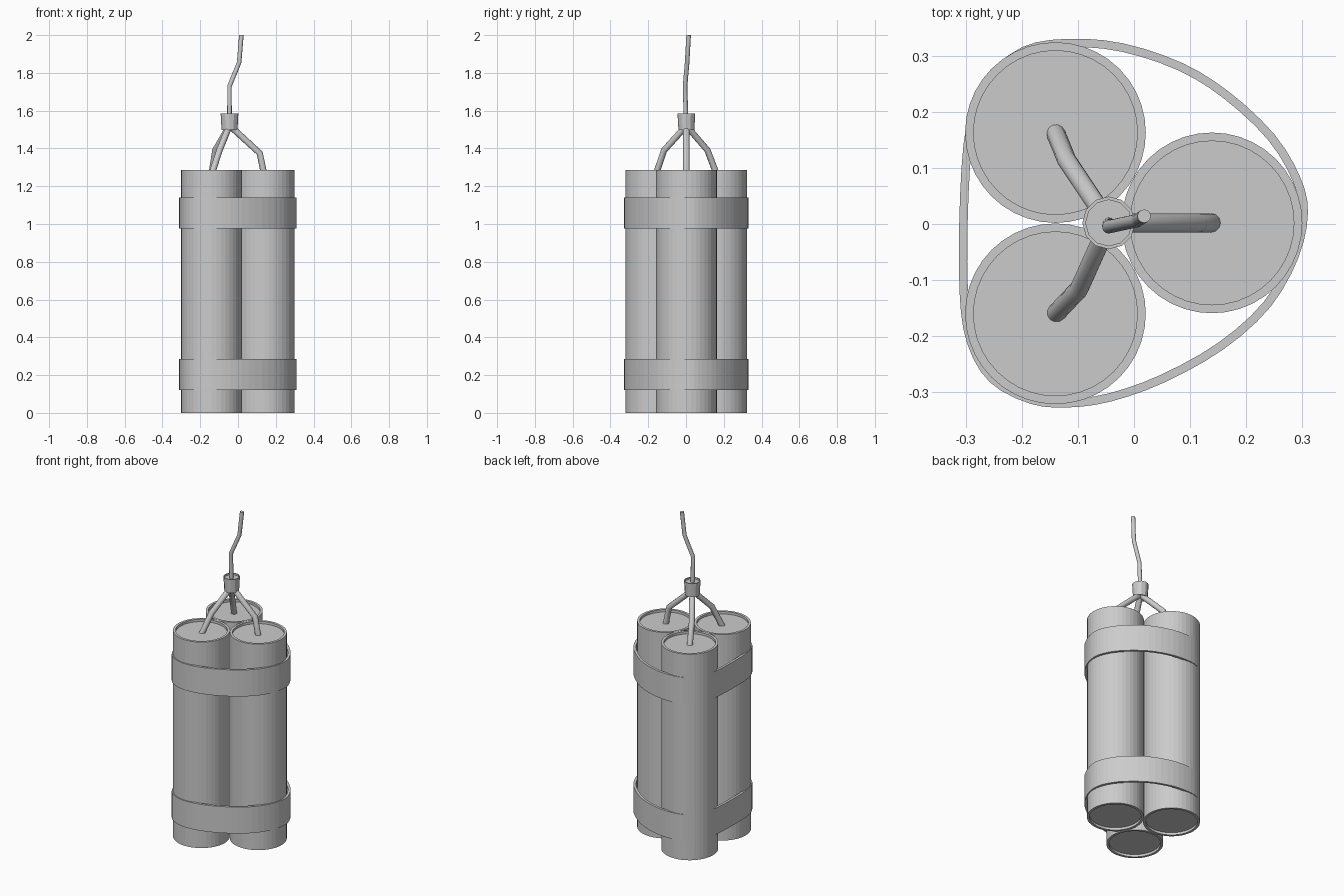
import bpy, bmesh, math
from mathutils import Vector

if "Cube" in bpy.data.objects:
    bpy.data.objects.remove(bpy.data.objects["Cube"])


def finish(name, bm):
    bmesh.ops.recalc_face_normals(bm, faces=bm.faces)
    me = bpy.data.meshes.new(name)
    bm.to_mesh(me)
    bm.free()
    ob = bpy.data.objects.new(name, me)
    bpy.context.collection.objects.link(ob)
    return ob


def lathe(name, profile, sides, loc):
    """Stack rings of (radius, z) and cap both ends."""
    bm = bmesh.new()
    rings = []
    for r, z in profile:
        rings.append([bm.verts.new((r * math.cos(2 * math.pi * i / sides),
                                    r * math.sin(2 * math.pi * i / sides), z))
                      for i in range(sides)])
    for a, b in zip(rings, rings[1:]):
        for i in range(sides):
            j = (i + 1) % sides
            bm.faces.new((a[i], a[j], b[j], b[i]))
    bm.faces.new(rings[0][::-1])
    bm.faces.new(rings[-1])
    ob = finish(name, bm)
    ob.location = loc
    return ob


def smooth_loop(pts, steps):
    """Closed Catmull-Rom curve through the points."""
    p = [Vector(q) for q in pts]
    n, out = len(p), []
    for i in range(n):
        a, b, c, d = p[i - 1], p[i], p[(i + 1) % n], p[(i + 2) % n]
        for s in range(steps):
            t = s / steps
            out.append(0.5 * (2 * b + (c - a) * t + (2 * a - 5 * b + 4 * c - d) * t * t
                              + (3 * b - a - 3 * c + d) * t ** 3))
    return out


def band(name, outline, thick, z0, z1):
    n = len(outline)
    inner = []
    for i in range(n):
        t = (outline[(i + 1) % n] - outline[i - 1]).normalized()
        inner.append(outline[i] + Vector((-t.y, t.x)) * thick)  # outline is counter-clockwise
    bm = bmesh.new()
    loops = [[bm.verts.new((q.x, q.y, z)) for q in ring]
             for ring, z in ((outline, z0), (outline, z1), (inner, z1), (inner, z0))]
    for k in range(4):
        a, b = loops[k], loops[(k + 1) % 4]
        for i in range(n):
            j = (i + 1) % n
            bm.faces.new((a[i], a[j], b[j], b[i]))
    return finish(name, bm)


def cord(name, pts, radius):
    cu = bpy.data.curves.new(name, 'CURVE')
    cu.dimensions = '3D'
    cu.bevel_depth = radius
    cu.bevel_resolution = 4
    cu.use_fill_caps = True
    sp = cu.splines.new('POLY')
    sp.points.add(len(pts) - 1)
    for p, co in zip(sp.points, pts):
        p.co = (*co, 1)
    ob = bpy.data.objects.new(name, cu)
    bpy.context.collection.objects.link(ob)
    bpy.ops.object.select_all(action='DESELECT')
    ob.select_set(True)
    bpy.context.view_layer.objects.active = ob
    bpy.ops.object.convert(target='MESH')
    bpy.ops.object.shade_smooth_by_angle(angle=math.radians(35))
    return ob


# three tubes with recessed ends
H, R, RI, D = 1.285, 0.161, 0.146, 0.015
tube_profile = [(RI, D), (RI, 0), (R, 0), (R, H), (RI, H), (RI, H - D)]
centres = [(-0.14, 0.163), (-0.14, -0.16), (0.139, 0.002)]
for k, (x, y) in enumerate(centres):
    lathe(f"tube_{k + 1}", tube_profile, 40, (x, y, 0))

# two straps around the bundle
outline = smooth_loop([
    (0.31, 0.02), (0.296, 0.084), (0.25, 0.16), (0.17, 0.235), (0.086, 0.287),
    (-0.02, 0.322), (-0.118, 0.33), (-0.2, 0.315), (-0.266, 0.259), (-0.298, 0.18),
    (-0.31, 0.05), (-0.311, -0.12), (-0.297, -0.214), (-0.257, -0.282), (-0.186, -0.32),
    (-0.118, -0.327), (-0.04, -0.316), (0.055, -0.282), (0.16, -0.223), (0.243, -0.148),
    (0.293, -0.06)], 3)
band("lower_strap", outline, 0.015, 0.12, 0.285)
band("upper_strap", outline, 0.015, 0.975, 1.14)

# short cords from each tube up to the collar
bends = [(-0.12, 0.114, 1.39), (-0.098, -0.116, 1.39), (0.115, 0.002, 1.375)]
for k, ((x, y), b) in enumerate(zip(centres, bends)):
    end = Vector((-0.045, 0.002, 1.51)).lerp(Vector(b), 0.08)
    cord(f"short_cord_{k + 1}", [(x, y, 1.26), b, (end.x, end.y, 1.51)], 0.017)

# twelve-sided collar with a shallow lip
lathe("collar", [(0.036, 1.508), (0.036, 1.498), (0.042, 1.498), (0.047, 1.585),
                 (0.041, 1.585), (0.041, 1.575)], 12, (-0.045, 0.002, 0))

# main cord
cord("main_cord", [(-0.045, 0.0, 1.56), (-0.045, -0.005, 1.73),
                   (0.006, 0.006, 1.855), (0.018, 0.014, 2.0)], 0.012)
